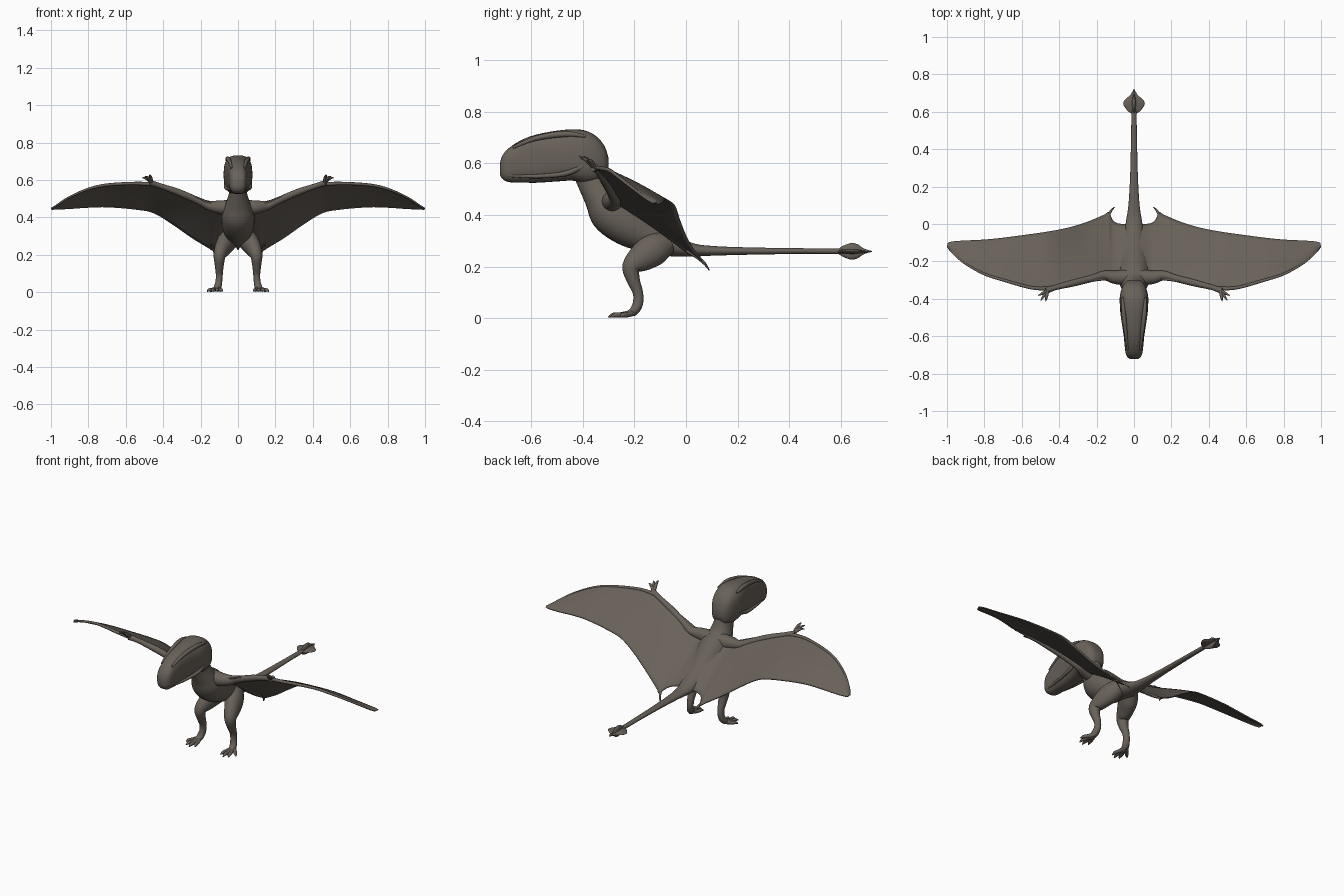
import bpy, bmesh, math
from mathutils import Vector

skin = bpy.data.materials.new("brown grey hide")
skin.diffuse_color = (0.14, 0.12, 0.10, 1)


def smooth_path(keys, n):
    """Catmull-Rom resampling of a list of equal-length tuples."""
    out = []
    for i in range(len(keys) - 1):
        p0, p1 = keys[max(i - 1, 0)], keys[i]
        p2, p3 = keys[i + 1], keys[min(i + 2, len(keys) - 1)]
        for k in range(n):
            t = k / n
            out.append([0.5 * (2 * b + (c - a) * t + (2 * a - 5 * b + 4 * c - d) * t * t
                               + (3 * b - a - 3 * c + d) * t ** 3)
                        for a, b, c, d in zip(p0, p1, p2, p3)])
    out.append(list(keys[-1]))
    return out


def finish(name, bm, mirror, thickness=0):
    bmesh.ops.recalc_face_normals(bm, faces=bm.faces)
    me = bpy.data.meshes.new(name)
    bm.to_mesh(me)
    bm.free()
    me.materials.append(skin)
    ob = bpy.data.objects.new(name, me)
    bpy.context.collection.objects.link(ob)
    if thickness:
        s = ob.modifiers.new("thickness", 'SOLIDIFY')
        s.thickness, s.offset = thickness, 0
    if mirror:
        m = ob.modifiers.new("mirror", 'MIRROR')
        m.use_mirror_merge = False
    bpy.ops.object.select_all(action='DESELECT')
    ob.select_set(True)
    bpy.context.view_layer.objects.active = ob
    bpy.ops.object.shade_smooth_by_angle(angle=math.radians(50))
    return ob


def tube(name, keys, mirror=True, wide=(1, 0, 0), fixed=None, power=2.0, sides=20, n=5):
    """Loft of (x, y, z, half width, half depth) rings along a smooth path."""
    keys = [k if len(k) == 5 else (*k, k[3]) for k in keys]
    pts = smooth_path(keys, n)
    bm = bmesh.new()
    rings = []
    for i, p in enumerate(pts):
        a, b = pts[max(i - 1, 0)], pts[min(i + 1, len(pts) - 1)]
        t = Vector(fixed) if fixed else (Vector(b[:3]) - Vector(a[:3])).normalized()
        u = Vector(wide)
        u = (u - u.dot(t) * t).normalized()
        v = t.cross(u)
        ring = []
        for k in range(sides):
            c, s = math.cos(math.tau * k / sides), math.sin(math.tau * k / sides)
            c = math.copysign(abs(c) ** (2 / power), c)
            s = math.copysign(abs(s) ** (2 / power), s)
            ring.append(bm.verts.new(Vector(p[:3]) + u * c * p[3] + v * s * p[4]))
        rings.append(ring)
    for r0, r1 in zip(rings, rings[1:]):
        for k in range(sides):
            j = (k + 1) % sides
            bm.faces.new((r0[k], r0[j], r1[j], r1[k]))
    bm.faces.new(rings[0])
    bm.faces.new(rings[-1])
    return finish(name, bm, mirror)


# Neck, body and long tail in one loft
tube("body_and_tail", [
    (0, -.385, .61, .050, .070), (0, -.362, .54, .047, .064), (0, -.330, .47, .066, .066),
    (0, -.290, .415, .086, .088), (0, -.220, .36, .086, .084), (0, -.140, .315, .070, .064),
    (0, -.060, .283, .055, .044), (0, .020, .265, .042, .027), (0, .100, .261, .030, .019),
    (0, .250, .26, .021, .014), (0, .450, .26, .016, .011), (0, .600, .259, .013, .010),
    (0, .715, .258, .005, .004)], mirror=False, sides=28)

# Deep boxy head from (y, top, bottom, half width) sections
head = [(-.722, .600, .555, .020), (-.712, .630, .540, .035), (-.690, .657, .528, .045),
        (-.640, .690, .526, .051), (-.580, .712, .525, .056), (-.500, .727, .530, .065),
        (-.440, .732, .533, .075), (-.390, .727, .523, .076), (-.345, .703, .528, .066),
        (-.315, .665, .540, .050), (-.300, .620, .570, .028)]
tube("head", [(0, y, (a + b) / 2, w, (a - b) / 2) for y, a, b, w in head],
     mirror=False, fixed=(0, 1, 0), power=2.8, sides=32)

# Brow and jaw ridges
tube("brow_ridge", [(.034, -.67, .662, .006), (.044, -.58, .698, .010),
                    (.056, -.47, .714, .012), (.060, -.39, .705, .006)], wide=(0, 0, 1), sides=10)
tube("jaw_ridge", [(.036, -.69, .552, .005), (.050, -.58, .550, .008),
                   (.064, -.47, .560, .010), (.064, -.40, .590, .012)], wide=(0, 0, 1), sides=10)

# Tail vane: crossed flat and upright leaves
leaf = [(.585, .1), (.605, .6), (.640, 1), (.665, .85), (.690, .35), (.722, .03)]
tube("tail_vane_flat", [(0, y, .258, .057 * f, .008 * f + .001) for y, f in leaf], mirror=False)
tube("tail_vane_upright", [(0, y, .259, .010 * f + .001, .032 * f) for y, f in leaf], mirror=False)

# Wing membrane: (x, leading y, leading z, trailing y, trailing z)
wing = smooth_path([
    (.020, -.270, .480, .000, .270), (.080, -.295, .465, .000, .260),
    (.115, -.298, .470, .020, .245), (.135, -.298, .475, .062, .225),
    (.160, -.300, .485, .048, .240), (.250, -.310, .520, .010, .295),
    (.350, -.325, .550, -.020, .365), (.450, -.345, .575, -.040, .425),
    (.550, -.343, .582, -.055, .445), (.700, -.302, .575, -.075, .457),
    (.800, -.270, .553, -.085, .455), (.900, -.215, .510, -.090, .448),
    (.970, -.155, .465, -.095, .445), (.997, -.122, .445, -.105, .443)], 5)
bm = bmesh.new()
CH = 14
rows = []
for x, ly, lz, ty, tz in wing:
    rows.append([bm.verts.new((x, ly + (ty - ly) * k / CH,
                               lz + (tz - lz) * k / CH + .006 * math.sin(math.pi * k / CH)))
                 for k in range(CH + 1)])
for r0, r1 in zip(rows, rows[1:]):
    for k in range(CH):
        bm.faces.new((r0[k], r0[k + 1], r1[k + 1], r1[k]))
finish("wing_membrane", bm, True, .007)

# Arm and the long finger bone along the leading edge
tube("arm", [(.030, -.285, .45, .045), (.100, -.285, .455, .036), (.160, -.275, .465, .025),
             (.220, -.290, .492, .019), (.320, -.315, .535, .018), (.420, -.340, .570, .014),
             (.470, -.358, .585, .016)], wide=(0, 0, 1))
tube("wing_finger", [(.440, -.345, .576, .012), (.550, -.341, .582, .009), (.700, -.300, .574, .008),
                     (.800, -.268, .552, .007), (.900, -.213, .509, .006), (.970, -.154, .464, .005),
                     (.994, -.125, .446, .004)], wide=(0, 0, 1), sides=10)

# Clawed hand fingers
for i, tip in enumerate([(.512, -.383, .612), (.498, -.408, .620), (.472, -.414, .628)]):
    base = Vector((.462, -.356, .586))
    mid = base.lerp(Vector(tip), .55) + Vector((0, 0, .008))
    tube(f"hand_finger_{i + 1}", [(*base, .010), (*mid, .008), (*tip, .002)],
         wide=(0, 0, 1), sides=10)

# Hooked spur at the inner trailing corner of the wing
tube("wing_spur", [(.140, .000, .262, .005), (.134, .045, .235, .007),
                   (.122, .072, .212, .006), (.104, .090, .186, .002)], sides=10)

# Legs
tube("leg", [(.035, -.075, .290, .045, .045), (.060, -.120, .268, .050, .062),
             (.082, -.170, .236, .043, .056), (.098, -.212, .198, .033, .036),
             (.100, -.205, .150, .025, .026), (.100, -.187, .100, .019, .020),
             (.102, -.186, .060, .018, .020), (.108, -.200, .030, .020, .018),
             (.114, -.225, .015, .018, .012)])

# Toes with pointed claws
for i, (x, y) in enumerate([(.084, -.285), (.112, -.302), (.140, -.292), (.165, -.255)]):
    tube(f"toe_{i + 1}", [(.110, -.200, .022, .013), (.110 + (x - .11) * .55, -.2 + (y + .2) * .5, .013, .010),
                          (.110 + (x - .11) * .8, -.2 + (y + .2) * .8, .012, .009), (x, y, .004, .002)],
         wide=(0, 0, 1), sides=10)
